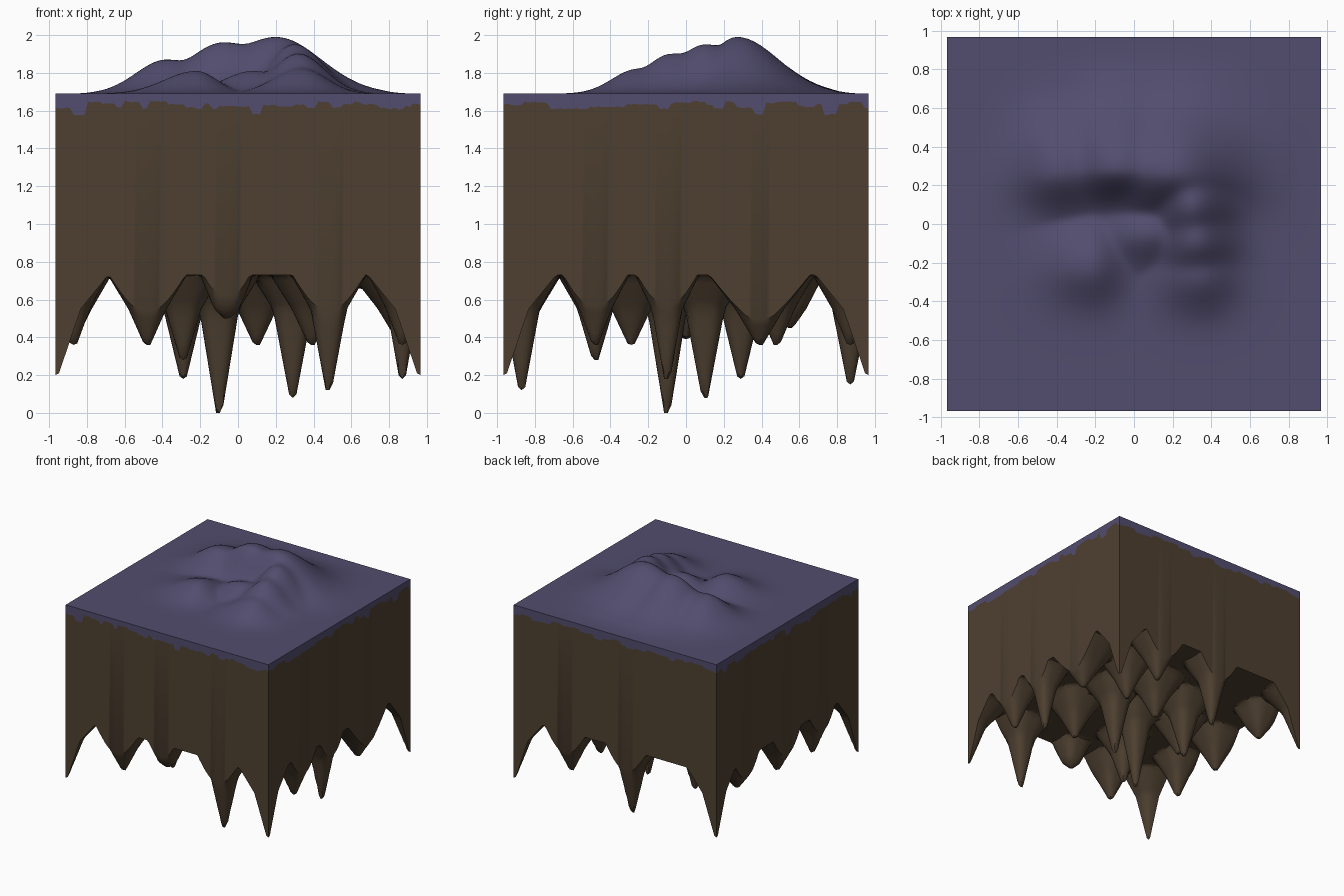
import bpy, bmesh, math, random

if "Cube" in bpy.data.objects:
    bpy.data.objects.remove(bpy.data.objects["Cube"])

random.seed(4)
N = 100               # cells per side
H = 0.967             # half width of the block
TOP, BASE = 1.69, 0.73


def material(name, rgb):
    m = bpy.data.materials.new(name)
    m.diffuse_color = (*rgb, 1)
    m.use_nodes = True
    m.node_tree.nodes["Principled BSDF"].inputs["Base Color"].default_value = m.diffuse_color
    return m


purple = material("purple_turf", (0.084, 0.074, 0.156))
brown = material("brown_earth", (0.076, 0.051, 0.030))

# Hill: rounded bumps (x, y, height, sigma left, right, front, back)
BUMPS = [
    (0.20, 0.27, 0.30, 0.25, 0.24, 0.15, 0.22),
    (-0.08, 0.29, 0.27, 0.20, 0.20, 0.12, 0.22),
    (-0.38, 0.27, 0.18, 0.16, 0.20, 0.13, 0.20),
    (0.30, 0.10, 0.26, 0.13, 0.15, 0.15, 0.15),
    (0.32, -0.08, 0.21, 0.13, 0.14, 0.14, 0.15),
    (0.34, -0.26, 0.13, 0.15, 0.13, 0.13, 0.15),
    (-0.22, -0.22, 0.12, 0.17, 0.11, 0.13, 0.16),
    (0.08, -0.05, 0.12, 0.16, 0.16, 0.11, 0.12),
]


def hill(x, y):
    total = 0
    for bx, by, h, sl, sr, sf, sb in BUMPS:
        sx = sl if x < bx else sr
        sy = sf if y < by else sb
        g = h * math.exp(-((x - bx) / sx) ** 2 / 2 - ((y - by) / sy) ** 2 / 2)
        total += g ** 6
    edge = min(1, (H - max(abs(x), abs(y))) / 0.2)
    return TOP + total ** (1 / 6) * max(0, edge)


# Hanging spikes: (x, y, tip height, base radius)
SPIKES = [
    (-0.10, -0.10, 0.00, 0.22), (0.29, 0.10, 0.08, 0.22),
    (-0.29, 0.29, 0.18, 0.22), (-0.29, -0.48, 0.28, 0.20),
    (0.10, 0.39, 0.36, 0.22), (0.39, -0.29, 0.36, 0.22),
    (0.48, 0.48, 0.36, 0.20), (-0.48, 0.00, 0.40, 0.20),
    (-0.48, -0.87, 0.36, 0.21), (-0.06, -0.87, 0.50, 0.14),
    (0.48, -0.87, 0.12, 0.20), (0.87, -0.48, 0.36, 0.18),
    (0.87, -0.10, 0.18, 0.17), (0.87, 0.39, 0.36, 0.27),
    (0.48, 0.87, 0.36, 0.20), (-0.10, 0.87, 0.15, 0.20),
    (-0.87, 0.55, 0.45, 0.18), (-0.87, 0.00, 0.39, 0.20),
    (-0.87, -0.48, 0.36, 0.18),
] + [(sx * H, sy * H, 0.20, 0.28) for sx in (-1, 1) for sy in (-1, 1)]


def spike(r, tip, radius):
    knee = 0.48 * radius
    if r < 0.016:
        return tip
    if r < knee:
        return tip + (0.55 - tip) * (r - 0.016) / (knee - 0.016)
    return min(BASE, 0.55 + (BASE - 0.55) * (r - knee) / (radius - knee))


def underside(x, y):
    z = BASE
    for sx, sy, tip, radius in SPIKES:
        r = (abs(x - sx) ** 3 + abs(y - sy) ** 3) ** (1 / 3)
        z = min(z, spike(r, tip, radius))
    return z


# Perimeter grid indices, counter-clockwise from above
LOOP = ([(i, 0) for i in range(N)] + [(N, j) for j in range(N)]
        + [(i, N) for i in range(N, 0, -1)] + [(0, j) for j in range(N, 0, -1)])


def coord(k):
    return -H + 2 * H * k / N


# Ragged lower border of the turf, in short random steps
ragged = []
while len(ragged) < len(LOOP):
    z = random.uniform(1.605, 1.65)
    if random.random() < 0.08:
        z = 1.58
    ragged += [z + random.uniform(-0.004, 0.004) for _ in range(random.randint(2, 5))]
ragged = ragged[:len(LOOP)]


def build(name, height, mat, upward):
    """Height field plus the side wall reaching to the ragged border."""
    bm = bmesh.new()
    g = {}
    for i in range(N + 1):
        for j in range(N + 1):
            x, y = coord(i), coord(j)
            g[i, j] = bm.verts.new((x, y, height(x, y)))
    for i in range(N):
        for j in range(N):
            q = [g[i, j], g[i + 1, j], g[i + 1, j + 1], g[i, j + 1]]
            bm.faces.new(q if upward else q[::-1])
    rim = [bm.verts.new((coord(i), coord(j), z)) for (i, j), z in zip(LOOP, ragged)]
    for k in range(len(LOOP)):
        n = (k + 1) % len(LOOP)
        a, b = g[LOOP[k]], g[LOOP[n]]
        if upward:
            bm.faces.new((rim[k], rim[n], b, a))
        else:
            bm.faces.new((a, b, rim[n], rim[k]))
    me = bpy.data.meshes.new(name)
    bm.to_mesh(me)
    bm.free()
    me.materials.append(mat)
    me.shade_smooth()
    me.set_sharp_from_angle(angle=math.radians(35))
    ob = bpy.data.objects.new(name, me)
    bpy.context.collection.objects.link(ob)
    return ob


build("turf_cap", hill, purple, True)
build("earth_block", underside, brown, False)
